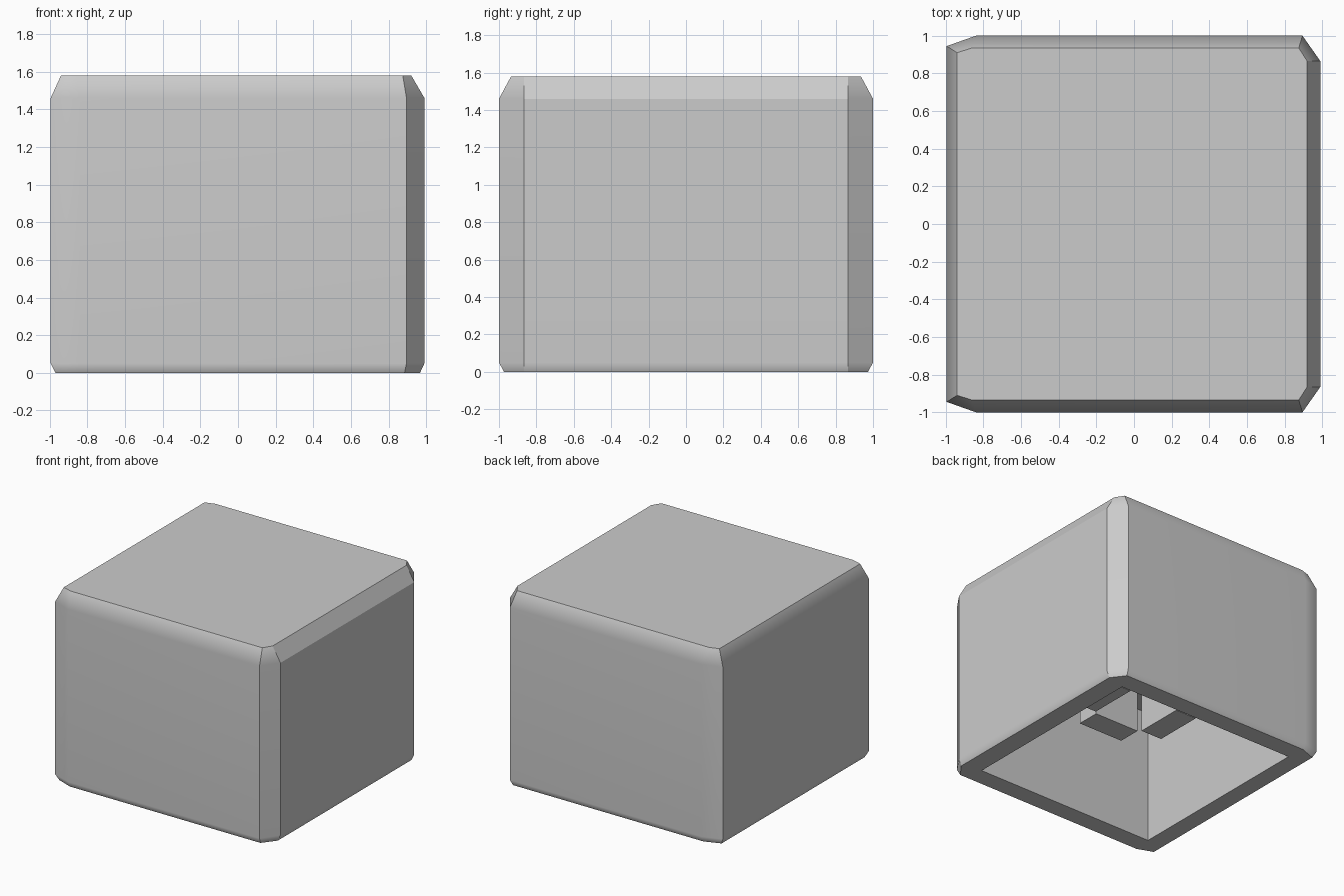
import bpy, bmesh, math

if "Cube" in bpy.data.objects:
    bpy.data.objects.remove(bpy.data.objects["Cube"])

grey = bpy.data.materials.new("light_grey")
grey.use_nodes = True
color = (0.6, 0.6, 0.6, 1)
grey.diffuse_color = color
grey.node_tree.nodes["Principled BSDF"].inputs["Base Color"].default_value = color

CEILING = 1.1


def finish(bm, name):
    bmesh.ops.recalc_face_normals(bm, faces=bm.faces)
    mesh = bpy.data.meshes.new(name)
    bm.to_mesh(mesh)
    bm.free()
    mesh.materials.append(grey)
    obj = bpy.data.objects.new(name, mesh)
    bpy.context.collection.objects.link(obj)
    return obj


def ring(bm, half, z):
    """Closed ring, given as its front half from left to right and mirrored in y."""
    points = [(x, -y) for x, y in half] + [(x, y) for x, y in reversed(half)]
    return [bm.verts.new((x, y, z)) for x, y in points]


def loft(bm, lower, upper):
    n = len(lower)
    for i in range(n):
        j = (i + 1) % n
        bm.faces.new((lower[i], lower[j], upper[j], upper[i]))


# Hollow cap: chamfered outer skin, open underneath
bm = bmesh.new()
foot = [(-0.97, 0.925), (-0.84, 0.973), (0.885, 0.973), (0.967, 0.865)]
wide = [(-0.995, 0.945), (-0.84, 1), (0.895, 1), (0.99, 0.865)]
crown = [(-0.94, 0.91), (-0.86, 0.935), (0.875, 0.935), (0.92, 0.865)]
skin = [ring(bm, foot, 0), ring(bm, wide, 0.05), ring(bm, wide, 1.46), ring(bm, crown, 1.58)]
for lower, upper in zip(skin, skin[1:]):
    loft(bm, lower, upper)
bm.faces.new(skin[-1])

# Square cavity and the flat rim around it
square = [(-0.825, 0.82), (0.805, 0.82)]
mouth, ceiling = ring(bm, square, 0), ring(bm, square, CEILING)
loft(bm, mouth, ceiling)
bm.faces.new(ceiling)
rim_edges = [e for e in bm.edges if all(v.co.z == 0 for v in e.verts)]
bmesh.ops.triangle_fill(bm, edges=rim_edges, use_beauty=True)
cap = finish(bm, "hollow_cap")
bpy.context.view_layer.objects.active = cap
cap.select_set(True)
bpy.ops.object.shade_smooth_by_angle(angle=math.radians(30))
# Keep the big walls flat, with the soft shading held to the chamfers
weighted = cap.modifiers.new("flat_walls", "WEIGHTED_NORMAL")
weighted.keep_sharp = True

# Four mounting blocks around a square socket, hanging from the ceiling
STEM_BOTTOM = 0.47
STEM_X, STEM_Y = -0.03, -0.012
for i, side in enumerate(("left", "back", "right", "front")):
    bm = bmesh.new()
    bmesh.ops.create_cube(bm, size=1)
    angle = i * math.pi / 2
    for v in bm.verts:
        x, y = 0.32 + v.co.x * 0.19, v.co.y * 0.405
        z = STEM_BOTTOM + (v.co.z + 0.5) * (CEILING - STEM_BOTTOM)
        v.co = (STEM_X + x * math.cos(angle) - y * math.sin(angle),
                STEM_Y + x * math.sin(angle) + y * math.cos(angle), z)
    finish(bm, side + "_mounting_block")
